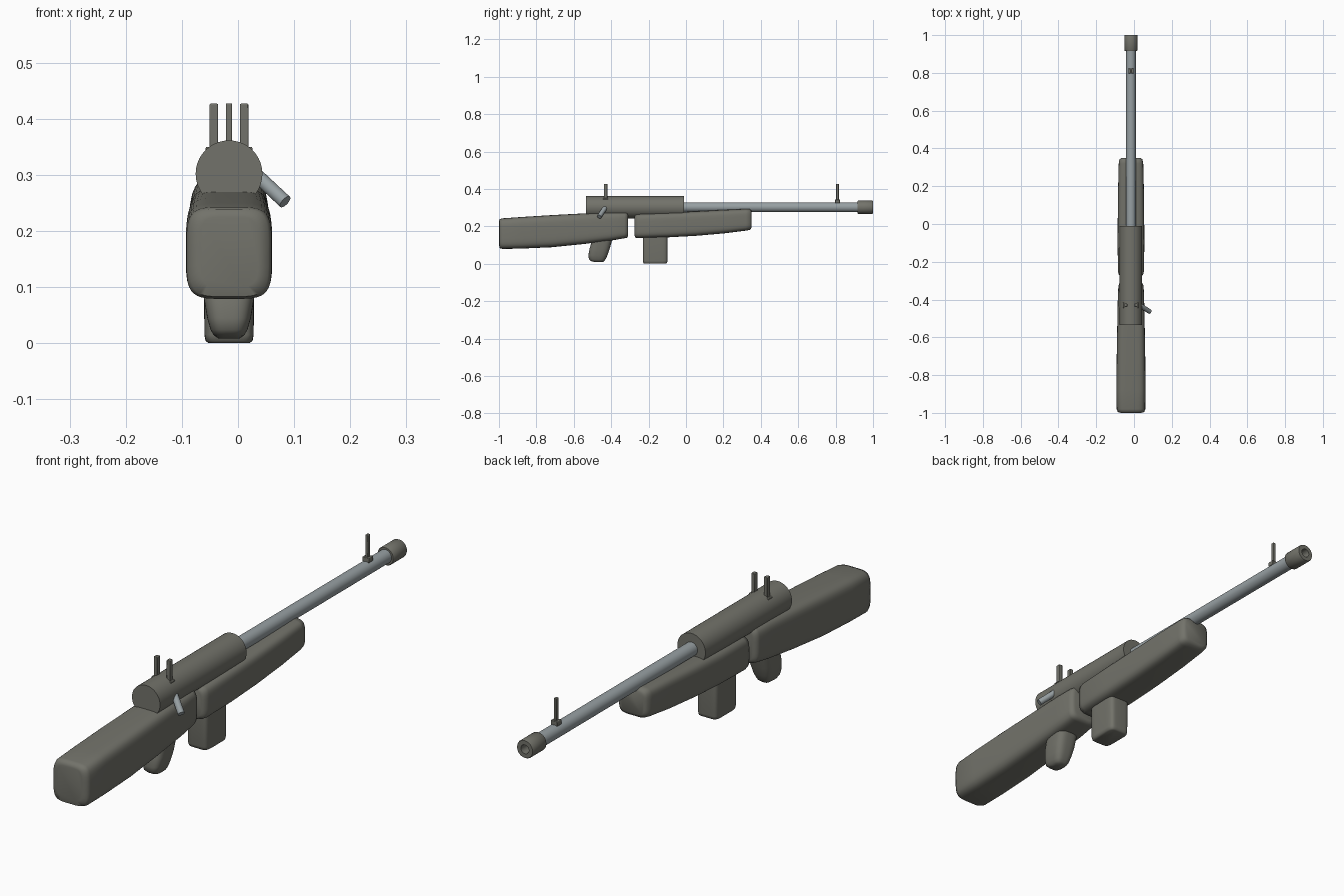
import bpy, bmesh, math
from mathutils import Vector

cube = bpy.data.objects.get("Cube")
if cube:
    bpy.data.objects.remove(cube)

CX = -0.016  # centre line of the rifle
AXIS_Z = 0.302  # bore height


def material(name, color):
    m = bpy.data.materials.new(name)
    m.use_nodes = True
    m.diffuse_color = (*color, 1)
    m.node_tree.nodes["Principled BSDF"].inputs["Base Color"].default_value = (*color, 1)
    return m


dark = material("grey_olive", (0.17, 0.17, 0.145))
steel = material("pale_steel", (0.31, 0.35, 0.365))


def finish(name, bm, mat, angle=40):
    bmesh.ops.recalc_face_normals(bm, faces=bm.faces)
    mesh = bpy.data.meshes.new(name)
    bm.to_mesh(mesh)
    bm.free()
    mesh.materials.append(mat)
    ob = bpy.data.objects.new(name, mesh)
    bpy.context.collection.objects.link(ob)
    bpy.ops.object.select_all(action="DESELECT")
    ob.select_set(True)
    bpy.context.view_layer.objects.active = ob
    bpy.ops.object.shade_smooth_by_angle(angle=math.radians(angle))
    return ob


def skin(bm, rings, caps=True):
    n = len(rings[0])
    for a, b in zip(rings, rings[1:]):
        for i in range(n):
            j = (i + 1) % n
            bm.faces.new((a[i], a[j], b[j], b[i]))
    if caps:
        bm.faces.new(rings[0])
        bm.faces.new(rings[-1])


def loft(name, sections, upright=False, power=4.5, n=40):
    """Rounded-box body; each section is (along, low, high, half_width)."""
    bm = bmesh.new()
    rings = []
    for along, low, high, half in sections:
        ring = []
        for i in range(n):
            t = math.tau * (i + 0.5) / n
            c, s = math.cos(t), math.sin(t)
            u = math.copysign(abs(c) ** (2 / power), c) * half
            v = (low + high) / 2 + math.copysign(abs(s) ** (2 / power), s) * (high - low) / 2
            ring.append(bm.verts.new((CX + u, v, along) if upright else (CX + u, along, v)))
        rings.append(ring)
    skin(bm, rings)
    return finish(name, bm, dark, 60)


def lathe(name, profile, mat, n=40, closed=False):
    """Turned part around the bore; profile is (y, radius)."""
    bm = bmesh.new()
    rings = [[bm.verts.new((CX + r * math.cos(math.tau * i / n), y,
                            AXIS_Z + r * math.sin(math.tau * i / n)))
              for i in range(n)] for y, r in profile]
    skin(bm, rings + rings[:1] if closed else rings, not closed)
    return finish(name, bm, mat)


def box(name, center, size, bevel=0.002):
    bm = bmesh.new()
    bmesh.ops.create_cube(bm, size=1)
    for v in bm.verts:
        v.co = Vector(a * b for a, b in zip(v.co, size)) + Vector(center)
    ob = finish(name, bm, dark)
    mod = ob.modifiers.new("soft_edges", "BEVEL")
    mod.width, mod.segments = bevel, 2
    return ob


# Wooden body: butt stock and forend
loft("butt_stock", [
    (-1.0, 0.10, 0.225, 0.052), (-0.996, 0.083, 0.239, 0.070), (-0.98, 0.079, 0.243, 0.076),
    (-0.88, 0.081, 0.250, 0.077), (-0.72, 0.088, 0.260, 0.076), (-0.55, 0.105, 0.269, 0.073),
    (-0.40, 0.124, 0.276, 0.070), (-0.33, 0.136, 0.277, 0.067), (-0.315, 0.139, 0.276, 0.063),
    (-0.31, 0.150, 0.265, 0.050)])
loft("forend", [
    (-0.275, 0.150, 0.253, 0.052), (-0.27, 0.139, 0.264, 0.064), (-0.25, 0.137, 0.267, 0.069),
    (-0.10, 0.141, 0.273, 0.071), (0.05, 0.149, 0.280, 0.070), (0.20, 0.162, 0.288, 0.068),
    (0.32, 0.177, 0.293, 0.065), (0.342, 0.181, 0.293, 0.061), (0.35, 0.192, 0.282, 0.050)])

# Magazine and grip
loft("magazine", [
    (0.0, -0.222, -0.108, 0.036), (0.004, -0.228, -0.101, 0.042), (0.015, -0.231, -0.099, 0.044),
    (0.16, -0.231, -0.099, 0.045)], upright=True, power=6)
loft("grip", [
    (0.008, -0.485, -0.445, 0.018), (0.014, -0.508, -0.437, 0.027), (0.024, -0.519, -0.430, 0.033),
    (0.045, -0.522, -0.420, 0.039), (0.08, -0.516, -0.408, 0.045),
    (0.15, -0.495, -0.388, 0.048)], upright=True, power=3.2)

# Receiver, barrel and hollow muzzle
lathe("receiver", [(-0.535, 0.0595), (-0.01, 0.0595)], dark)
lathe("barrel", [(-0.02, 0.026), (0.95, 0.026)], steel)
lathe("muzzle", [(0.917, 0.020), (0.917, 0.033), (0.920, 0.035), (0.996, 0.035),
                 (1.0, 0.033), (1.0, 0.017), (0.955, 0.015)], dark, closed=True)

# Sights
for side, word in ((-1, "right"), (1, "left")):
    x = CX + side * 0.027
    box("rear_sight_post_" + word, (x, -0.43, 0.385), (0.015, 0.018, 0.084))
    box("rear_sight_base_" + word, (x + side * 0.002, -0.43, 0.343), (0.025, 0.028, 0.014))
box("front_sight_base", (CX, 0.81, 0.334), (0.028, 0.026, 0.018))
box("front_sight_post", (CX, 0.81, 0.384), (0.011, 0.014, 0.087))

# Bolt handle
start, end = Vector((0.025, -0.427, 0.307)), Vector((0.084, -0.464, 0.252))
bm = bmesh.new()
bmesh.ops.create_cone(bm, cap_ends=True, segments=24, radius1=0.0125, radius2=0.0125,
                      depth=(end - start).length)
spin = (end - start).to_track_quat("Z", "Y")
for v in bm.verts:
    v.co = spin @ v.co + (start + end) / 2
finish("bolt_handle", bm, steel)
